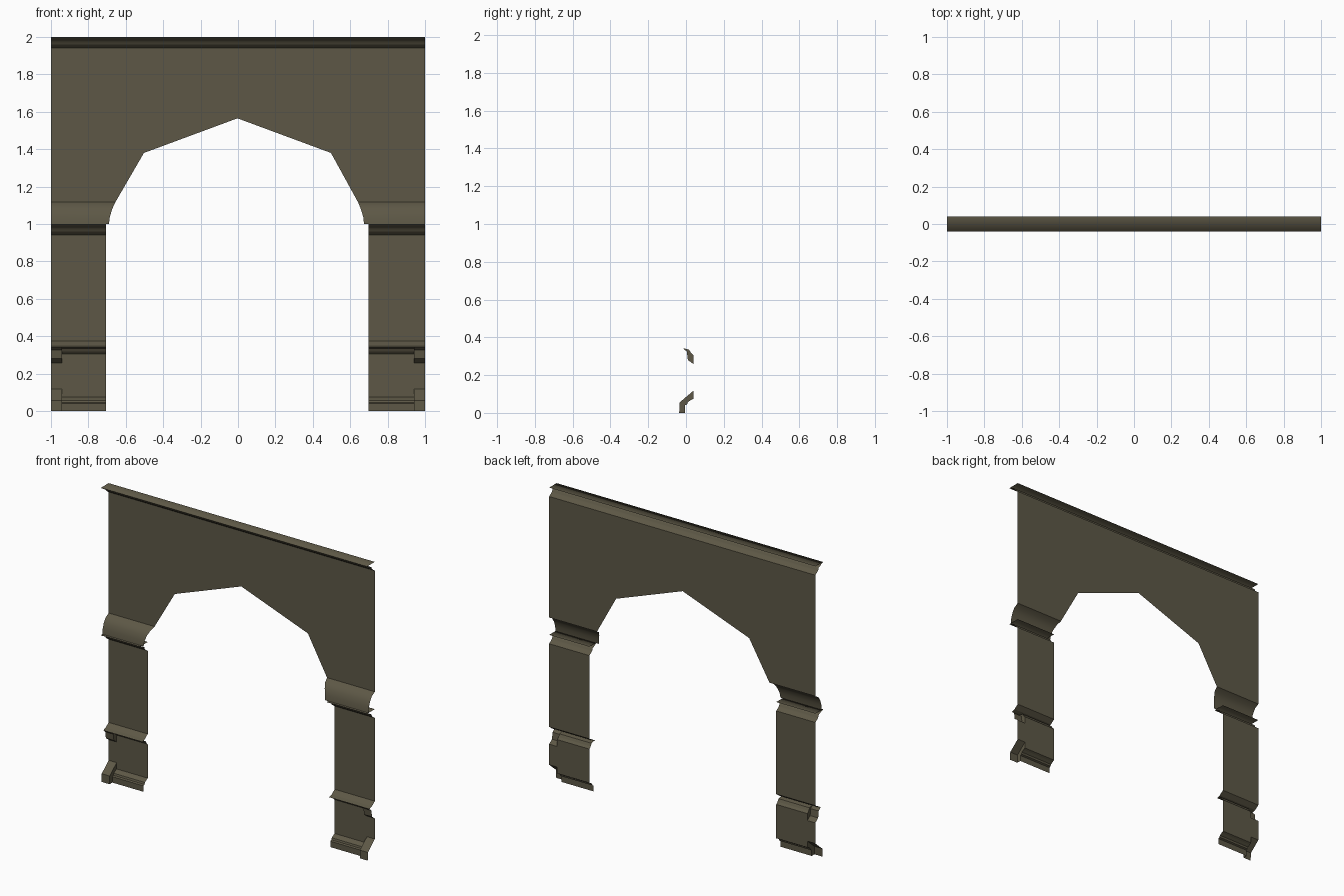
import bpy

if "Cube" in bpy.data.objects:
    bpy.data.objects.remove(bpy.data.objects["Cube"])

stone = bpy.data.materials.new("dark_olive_stone")
stone.diffuse_color = (0.110, 0.097, 0.061, 1)
stone.use_nodes = True
stone.node_tree.nodes["Principled BSDF"].inputs["Base Color"].default_value = stone.diffuse_color

BACK, FRONT = 0.04, -0.04      # wall plane and furthest projection
INNER_L, INNER_R = -0.706, 0.698
STEP = 0.94                    # outer strip starts here


def make(name, verts, faces, smooth=False):
    me = bpy.data.meshes.new(name)
    me.from_pydata(verts, [], faces)
    me.materials.append(stone)
    for p in me.polygons:
        p.use_smooth = smooth
    ob = bpy.data.objects.new(name, me)
    bpy.context.collection.objects.link(ob)
    return ob


def sweep(name, profile, xa, xb, smooth=False):
    """Open sheet along x; profile is (y, z) bottom to top, xa/xb number or list."""
    n = len(profile)
    xa = xa if isinstance(xa, list) else [xa] * n
    xb = xb if isinstance(xb, list) else [xb] * n
    verts = [(a, y, z) for a, (y, z) in zip(xa, profile)]
    verts += [(b, y, z) for b, (y, z) in zip(xb, profile)]
    faces = [(i, n + i, n + i + 1, i + 1) for i in range(n - 1)]
    return make(name, verts, faces, smooth)


# Moulding shared by the top cornice and the post capitals (z from the shelf)
crown = [(BACK, -0.06), (0.018, -0.045), (0.008, -0.035), (0.004, -0.022),
         (-0.012, -0.016), (-0.022, -0.010), (FRONT, -0.004), (FRONT, 0), (BACK, 0)]

# Skirting and rail profiles: plain section, and bulkier outer strip
base_in = [(-0.006, 0), (-0.006, 0.040), (0.006, 0.045), (0.010, 0.057), (0.026, 0.068), (BACK, 0.075)]
base_out = [(-0.036, 0), (-0.034, 0.055), (BACK, 0.118)]
rail_in = [(BACK, 0.305), (0.026, 0.318), (0.016, 0.335), (-0.018, 0.343)]
rail_out = [(BACK, 0.258), (0.010, 0.280), (0.004, 0.325), (-0.018, 0.343)]
rail_top = [(-0.018, 0.343), (0.008, 0.352), (BACK, 0.375)]

# Convex springer above each capital, with its inner edge following the arch
springer = [(-0.028, 1.0), (-0.024, 1.035), (-0.012, 1.07), (0.008, 1.10), (BACK, 1.118)]
spring_l = [-0.690, -0.686, -0.676, -0.664, -0.655]
spring_r = [0.674, 0.670, 0.660, 0.649, 0.641]

for side, inner, spring in (("left", INNER_L, spring_l), ("right", INNER_R, spring_r)):
    s = -1 if side == "left" else 1

    def span(a, b):
        return (b, a) if s < 0 else (a, b)

    full = span(inner, s)
    plain = span(inner, s * STEP)
    strip = span(s * STEP, s)

    # Skirting, rail and lower panel, plain and strip versions
    for tag, base, rail, rng in (("plain", base_in, rail_in, plain),
                                 ("strip", base_out, rail_out, strip)):
        sweep(f"{side}_skirting_{tag}", base, *rng)
        sweep(f"{side}_lower_panel_{tag}", [base[-1], rail[0]], *rng)
        sweep(f"{side}_rail_underside_{tag}", rail, *rng)
    sweep(f"{side}_rail_top", rail_top, *full)

    # End faces where the outer strip steps forward
    for tag, a, b in (("skirting", base_in, base_out), ("rail", rail_in, rail_out[:-1])):
        ring = a + b[::-1]
        face = list(range(len(ring)))
        ob = make(f"{side}_{tag}_step", [(s * STEP, y, z) for y, z in ring], [face])
        if ob.data.polygons[0].normal.x * s > 0:
            ob.data.flip_normals()

    # Upper panel, capital and springer
    sweep(f"{side}_upper_panel", [(BACK, 0.375), (BACK, 0.94)], *full)
    sweep(f"{side}_capital", [(y, 1 + z) for y, z in crown], *full, smooth=True)
    ends = ([-1] * 5, spring) if s < 0 else (spring, [1] * 5)
    sweep(f"{side}_springer", springer, list(ends[0]), list(ends[1]), smooth=True)

# Arch wall: columns from the arch line to the cornice
arch = [(-1, 1.118), (-0.655, 1.118), (-0.503, 1.38), (-0.003, 1.565),
        (0.497, 1.38), (0.641, 1.118), (1, 1.118)]
n = len(arch)
make("arch_wall",
     [(x, BACK, z) for x, z in arch] + [(x, BACK, 1.94) for x, z in arch],
     [(i, i + 1, n + i + 1, n + i) for i in range(n - 1)])

# Top cornice
sweep("cornice", [(y, 2 + z) for y, z in crown], -1, 1, smooth=True)
